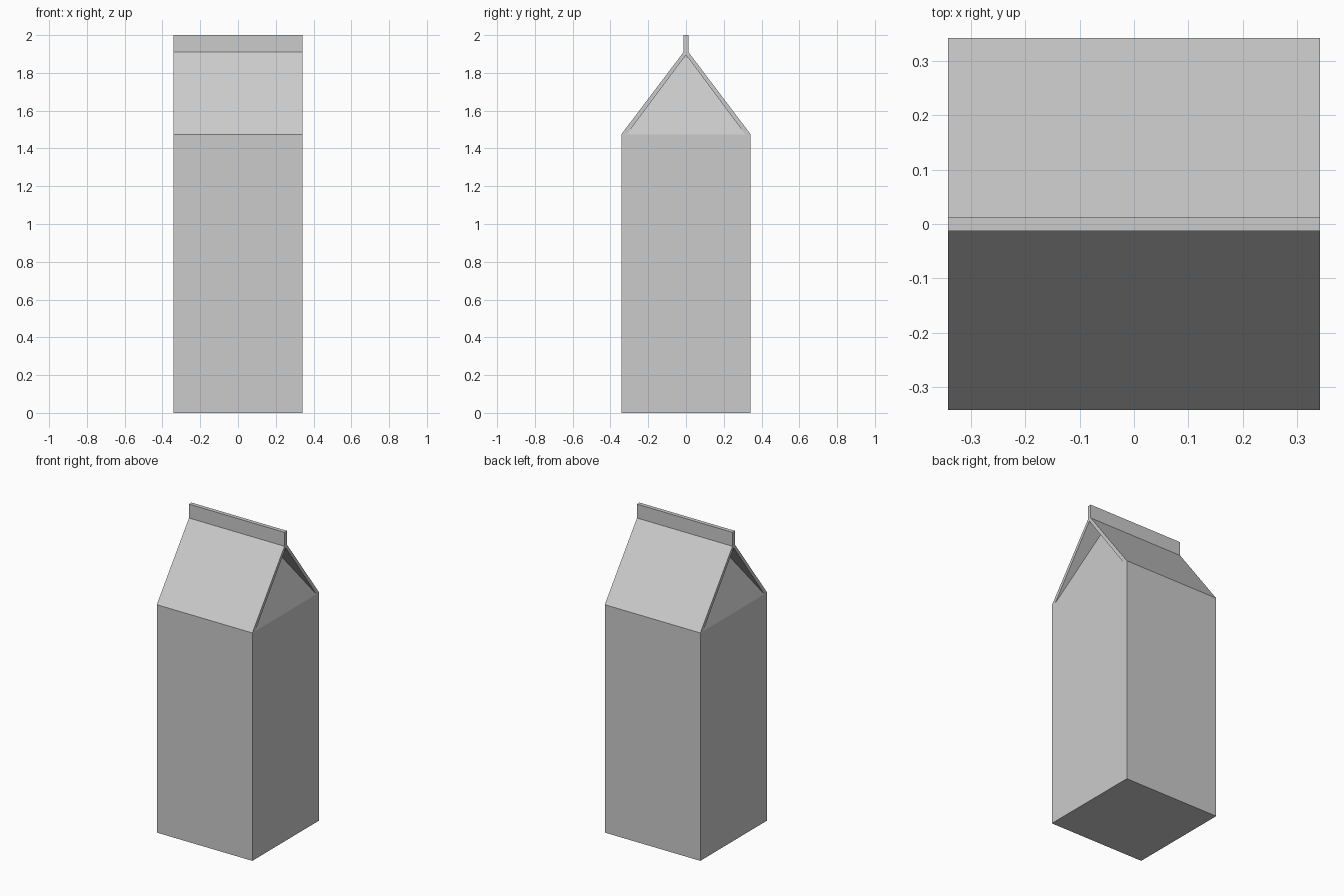
import bpy
import bmesh

if "Cube" in bpy.data.objects:
    bpy.data.objects.remove(bpy.data.objects["Cube"])

HALF = 0.342      # half width of the carton
SHOULDER = 1.475  # height where the roof starts


def make_object(name, bm):
    bmesh.ops.recalc_face_normals(bm, faces=bm.faces)
    mesh = bpy.data.meshes.new(name)
    bm.to_mesh(mesh)
    bm.free()
    obj = bpy.data.objects.new(name, mesh)
    bpy.context.collection.objects.link(obj)
    return obj


# Carton body: square box rising to a short ridge, so the gable ends fold inward
bm = bmesh.new()
corners = [(-HALF, -HALF), (HALF, -HALF), (HALF, HALF), (-HALF, HALF)]
low = [bm.verts.new((x, y, 0)) for x, y in corners]
top = [bm.verts.new((x, y, SHOULDER)) for x, y in corners]
left, right = [bm.verts.new((x, 0, 1.893)) for x in (-0.22, 0.22)]
bm.faces.new(low)
for i in range(4):
    j = (i + 1) % 4
    bm.faces.new((low[i], low[j], top[j], top[i]))
bm.faces.new((top[0], top[1], right, left))
bm.faces.new((top[1], top[2], right))
bm.faces.new((top[2], top[3], left, right))
bm.faces.new((top[3], top[0], left))
make_object("carton_body", bm)

# Roof panels and sealed top fin: one folded profile run across the full width
half_profile = [(HALF, SHOULDER), (0.013, 1.91), (0.013, 2.0)]
profile = half_profile + [(-y, z) for y, z in reversed(half_profile)]
profile += [(-0.313, SHOULDER), (0, 1.895), (0.313, SHOULDER)]
bm = bmesh.new()
end = bm.faces.new([bm.verts.new((-HALF, y, z)) for y, z in profile])
ext = bmesh.ops.extrude_face_region(bm, geom=[end], use_keep_orig=True)
moved = [g for g in ext["geom"] if isinstance(g, bmesh.types.BMVert)]
bmesh.ops.translate(bm, verts=moved, vec=(2 * HALF, 0, 0))
make_object("folded_roof", bm)
